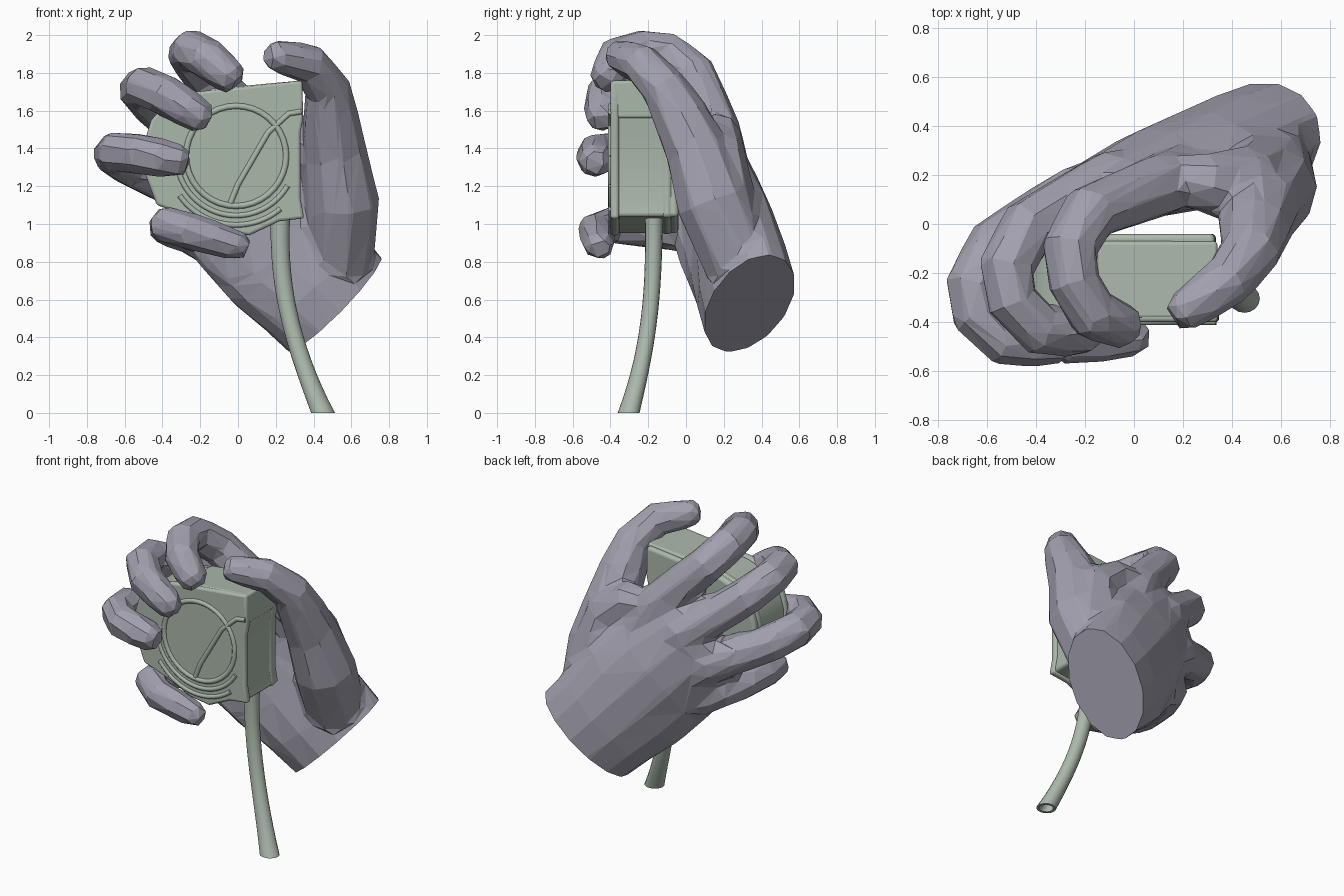
import bpy, bmesh, math
from mathutils import Vector as V

if "Cube" in bpy.data.objects:
    bpy.data.objects.remove(bpy.data.objects["Cube"])


def material(name, rgb):
    m = bpy.data.materials.new(name)
    m.diffuse_color = (*rgb, 1)
    m.use_nodes = True
    m.node_tree.nodes["Principled BSDF"].inputs["Base Color"].default_value = m.diffuse_color
    return m


SKIN = material("grey_violet", (0.36, 0.35, 0.42))
GREEN = material("grey_green", (0.41, 0.48, 0.41))


def finish(name, bm, mat):
    bmesh.ops.recalc_face_normals(bm, faces=bm.faces)
    me = bpy.data.meshes.new(name)
    bm.to_mesh(me)
    bm.free()
    ob = bpy.data.objects.new(name, me)
    bpy.context.collection.objects.link(ob)
    me.materials.append(mat)
    return ob


def loft(name, rings, mat):
    """Skin a list of equal-length point rings and cap both ends."""
    bm = bmesh.new()
    vs = [[bm.verts.new(p) for p in r] for r in rings]
    n = len(vs[0])
    for a, b in zip(vs, vs[1:]):
        for i in range(n):
            j = (i + 1) % n
            bm.faces.new((a[i], a[j], b[j], b[i]))
    bm.faces.new(vs[0])
    bm.faces.new(vs[-1])
    return finish(name, bm, mat)


def tube(name, c, radii, ref, mat, sides=8):
    """Tube along points c; ref fixes the twist."""
    rings = []
    for i, r in enumerate(radii):
        d0 = (c[i] - c[max(i - 1, 0)]).normalized()
        d1 = (c[min(i + 1, len(c) - 1)] - c[i]).normalized()
        t = (d0 + d1).normalized()
        u = (ref - t * ref.dot(t)).normalized()
        v = t.cross(u)
        angs = [2 * math.pi * (k + 0.5) / sides for k in range(sides)]
        rings.append([c[i] + r * (u * math.cos(a) + v * math.sin(a)) for a in angs])
    return loft(name, rings, mat)


def digit(name, joints, radii, ref, sides=8):
    """Finger from root, knuckle, two bent joints and tip; the bends are cut."""
    root, knuckle, j1, j2, tip = [V(j) for j in joints]
    c = [root, knuckle, j1.lerp(knuckle, .25), j1.lerp(j2, .3), j2.lerp(j1, .3),
         j2.lerp(tip, .28), j2.lerp(tip, .6), j2.lerp(tip, .88), tip]
    return tube(name, c, radii, ref, SKIN, sides)


def activate(ob):
    bpy.ops.object.select_all(action='DESELECT')
    ob.select_set(True)
    bpy.context.view_layer.objects.active = ob


def smooth(ob, angle=40):
    activate(ob)
    bpy.ops.object.shade_smooth_by_angle(angle=math.radians(angle))


def apply(ob, kind, **settings):
    activate(ob)
    m = ob.modifiers.new(kind, kind)
    for k, v in settings.items():
        setattr(m, k, v)
    bpy.ops.object.modifier_apply(modifier=m.name)


# ---- palm frame: along the hand, across the knuckles, out of the back
WRIST = V((0.51, 0.33, 0.58))
ALONG = V((-0.66, -0.24, 0.71)).normalized()
ACROSS = V((0.63, 0.30, 0.72)).normalized()
BACK = ALONG.cross(ACROSS).normalized()

# palm sections: distance, half width, half thickness, cupping
rings = []
for s, hw, ht, cup in ((-.12, .36, .24, 0), (.2, .385, .225, .1), (.45, .42, .19, .3),
                       (.7, .425, .16, .6), (.95, .40, .125, .75), (1.1, .33, .085, .75)):
    ring = []
    for k in range(14):
        a = 2 * math.pi * k / 14
        w = hw * math.cos(a)
        t = ht * math.sin(a) + .06 * max(0, min(1, 1.5 * s)) - cup * w * w
        # the little-finger side is a little shorter
        ring.append(WRIST + ALONG * s * (1 + .08 * min(w, 0)) + ACROSS * w + BACK * t)
    rings.append(ring)
hand = loft("hand", rings, SKIN)

# fingers, each running from inside the palm to the fingertip
R = [.11, .135, .122, .118, .112, .113, .106, .092, .06]
parts = [
    digit("index_finger", [(.24, .24, 1.25), (.11, .16, 1.49), (-.275, .01, 1.89),
                           (-.235, -.34, 1.935), (0, -.435, 1.745)], R, ACROSS),
    digit("middle_finger", [(.08, .22, 1.15), (-.10, .17, 1.36), (-.54, -.07, 1.70),
                            (-.48, -.42, 1.74), (-.15, -.45, 1.54)], R, ACROSS),
    digit("ring_finger", [(-.04, .18, 1.0), (-.24, .11, 1.17), (-.67, -.15, 1.36),
                          (-.63, -.47, 1.39), (-.26, -.485, 1.325)], R, ACROSS),
    digit("little_finger", [(-.08, .13, .84), (-.26, .02, .96), (-.37, -.21, .98),
                            (-.38, -.49, 1.0), (.055, -.455, .87)], [r * .9 for r in R], ACROSS),
    # thumb with the ball of the hand
    digit("thumb", [(.52, .33, .68), (.55, .14, 1.12), (.5, .03, 1.47), (.46, -.18, 1.83),
                    (.16, -.385, 1.9)], [.19, .20, .17, .15, .125, .11, .1, .085, .06],
          V((.56, -.81, -.18)), 9),
    # web of skin between thumb and index finger
    tube("thumb_web", [V((.54, .2, 1.0)), V((.45, .16, 1.36)), V((.3, .17, 1.47)), V((.1, .18, 1.48))],
         [.2, .16, .125, .1], BACK, SKIN),
]
for p in parts:
    apply(hand, 'BOOLEAN', operation='UNION', solver='EXACT', object=p)
    bpy.data.objects.remove(p)

# melt the parts together, then reduce to coarse flat facets
apply(hand, 'REMESH', mode='VOXEL', voxel_size=.02)
apply(hand, 'SMOOTH', factor=.5, iterations=10)
apply(hand, 'DECIMATE', ratio=1300 / sum(len(f.vertices) - 2 for f in hand.data.polygons))
bm = bmesh.new()
bm.from_mesh(hand.data)
# flat cut at the wrist
cut = bmesh.ops.bisect_plane(bm, geom=bm.verts[:] + bm.edges[:] + bm.faces[:], plane_co=WRIST,
                             plane_no=ALONG, clear_inner=True)
bmesh.ops.holes_fill(bm, edges=[e for e in bm.edges if e.is_boundary])
bmesh.ops.recalc_face_normals(bm, faces=bm.faces)
bm.to_mesh(hand.data)
bm.free()
for f in hand.data.polygons:
    f.use_smooth = False

# ---- gauge: rounded case made of stacked plates with one outline
OUTLINE = [(.34, 1.76), (-.22, 1.70), (-.37, 1.65), (-.46, 1.55), (-.5, 1.42), (-.49, 1.26),
           (-.43, 1.1), (-.26, 1.04), (-.08, .96), (.06, .94), (.22, 1.015), (.35, 1.03),
           (.33, 1.14), (.33, 1.48), (.345, 1.56)]


def slab(name, outline, y0, y1, scale=1.0, bevel=0.015):
    bm = bmesh.new()
    c = V((-.05, 1.35))
    pts = [c + (V(p) - c) * scale for p in outline]
    f = bm.faces.new([bm.verts.new((p.x, y0, p.y)) for p in pts])
    ext = bmesh.ops.extrude_face_region(bm, geom=[f])
    bmesh.ops.translate(bm, vec=(0, y1 - y0, 0),
                        verts=[g for g in ext["geom"] if isinstance(g, bmesh.types.BMVert)])
    ob = finish(name, bm, GREEN)
    m = ob.modifiers.new("bevel", 'BEVEL')
    m.width = bevel
    m.segments = 3
    m.limit_method = 'ANGLE'
    m.angle_limit = math.radians(50)
    smooth(ob)


slab("case_body", OUTLINE, -.37, -.04, .97, .02)
slab("case_front", OUTLINE, -.40, -.355)
slab("case_back_rim", OUTLINE, -.13, -.07, .985, .025)
slab("case_top_block", [(.34, 1.76), (-.15, 1.715), (-.15, 1.56), (.34, 1.56)], -.385, -.07)


def ridge(name, flat_pts, bead):
    c = [V((x, -.397, z)) for x, z in flat_pts]
    smooth(tube(name, c, [bead] * len(c), V((0, 1, 0)), GREEN), 60)


def arc(r, a0, a1, n=36):
    angs = [math.radians(a0 + (a1 - a0) * i / n) for i in range(n + 1)]
    return [(-.01 + r * math.cos(a), 1.36 + r * math.sin(a)) for a in angs]


# raised dial rings and the lever line on the front
ridge("dial_ring", arc(.265, 0, 360), .017)
ridge("dial_lower_ridge", arc(.315, 195, 330), .015)
ridge("dial_outer_ridge", arc(.365, 215, 310), .015)
ridge("lever_line", [(.335, 1.595), (.27, 1.585), (.16, 1.485), (0, 1.21), (-.04, 1.11)], .016)


# ---- hose hanging from the case, hollow and flared at its lower end
def hose_ring(t, wall=0):
    """Ring at t (0 top, 1 bottom) on a cubic curve that sweeps outward."""
    a, b, c, d = V((.225, -.17, 1.05)), V((.21, -.17, .7)), V((.27, -.18, .4)), V((.45, -.304, 0))
    s = 1 - t
    p = a * s ** 3 + b * 3 * s * s * t + c * 3 * s * t * t + d * t ** 3
    r = .047 + .005 * s ** 4 + .016 * t ** 6 - wall
    return [p + V((math.cos(k * math.pi / 8), .92 * math.sin(k * math.pi / 8), 0)) * r
            for k in range(16)]


rings = [hose_ring(i / 16) for i in range(17)]
rings += [hose_ring(t, .018) for t in (1, .96, .9)]
smooth(loft("hose", rings, GREEN))
